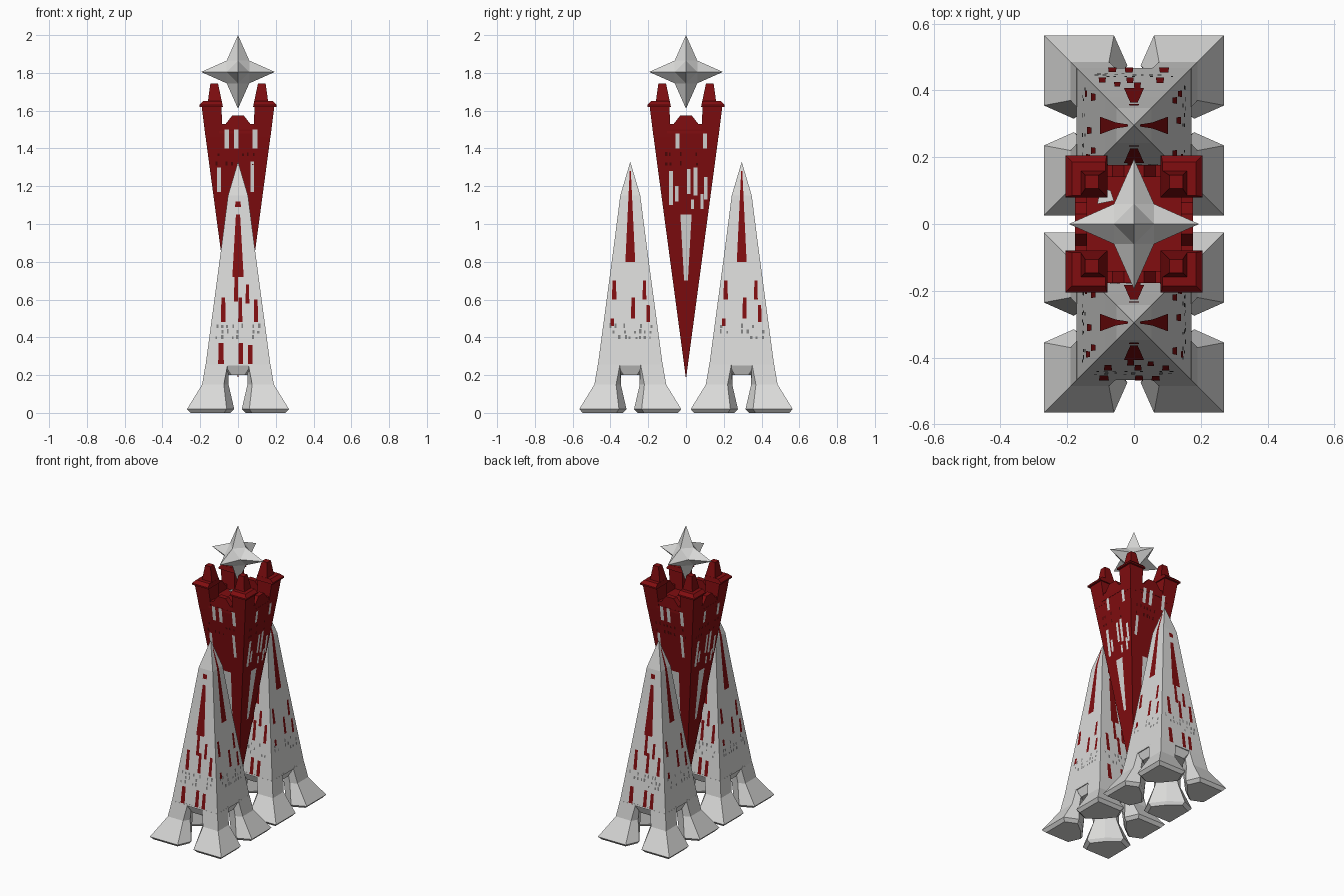
import bpy, bmesh, math, random
from mathutils import Matrix, Vector

if "Cube" in bpy.data.objects:
    bpy.data.objects.remove(bpy.data.objects["Cube"])

random.seed(4)


def material(name, rgb):
    m = bpy.data.materials.new(name)
    m.diffuse_color = (*rgb, 1)
    m.use_nodes = True
    m.node_tree.nodes["Principled BSDF"].inputs["Base Color"].default_value = m.diffuse_color
    return m


WHITE = material("stone white", (0.70, 0.70, 0.69))
RED = material("deep red", (0.22, 0.004, 0.005))
GREY = material("hollow grey", (0.22, 0.22, 0.22))
DARK = material("hollow red", (0.07, 0.002, 0.002))


def finish(name, bm, mat, solid=True):
    if solid:
        bmesh.ops.remove_doubles(bm, verts=bm.verts, dist=1e-5)
        bmesh.ops.recalc_face_normals(bm, faces=bm.faces)
    me = bpy.data.meshes.new(name)
    bm.to_mesh(me)
    bm.free()
    me.materials.append(mat)
    ob = bpy.data.objects.new(name, me)
    bpy.context.collection.objects.link(ob)
    return ob


def loft(name, rings, mat, matrix=Matrix()):
    """Skin a stack of equal-length rings and cap both ends."""
    bm = bmesh.new()
    rows = [[bm.verts.new(matrix @ Vector(p)) for p in r] for r in rings]
    n = len(rows[0])
    for a, b in zip(rows, rows[1:]):
        for i in range(n):
            bm.faces.new((a[i], a[(i + 1) % n], b[(i + 1) % n], b[i]))
    bm.faces.new(rows[0][::-1])
    bm.faces.new(rows[-1])
    return finish(name, bm, mat)


def square(lo, hi, z):
    return [(lo, lo, z), (hi, lo, z), (hi, hi, z), (lo, hi, z)]


def turn(k, cy=0):
    return Matrix.Translation((0, cy, 0)) @ Matrix.Rotation(k * math.pi / 2, 4, 'Z')


def panels(name, specs, half, mat, matrix):
    """Thin strips laid on a sloping wall: (u, z0, z1, bottom width, top width)."""
    bm = bmesh.new()
    for u, z0, z1, w0, w1 in specs:
        steps = max(1, round((z1 - z0) / 0.04))
        last = None
        for i in range(steps + 1):
            t = i / steps
            z, w = z0 + (z1 - z0) * t, (w0 + (w1 - w0) * t) / 2
            row = [bm.verts.new(matrix @ Vector((u + s * w, -half(z) - 0.003, z))) for s in (-1, 1)]
            if last:
                bm.faces.new((last[0], last[1], row[1], row[0]))
            last = row
    return finish(name, bm, mat, solid=False)


def dents(zs, spread):
    """Scattered small openings in rows."""
    out = []
    for z in zs:
        for u in range(-4, 5):
            if random.random() < 0.55:
                x, w = u * spread / 4 + random.uniform(-.006, .006), random.uniform(.007, .013)
                out.append((x, z, z + random.uniform(.012, .025), w, w))
    return out


# Outer towers
PROFILE = [(0.25, 0.172), (0.6, 0.125), (0.9, 0.085), (1.15, 0.053), (1.33, 0.0)]


def tower_half(z):
    for (z0, h0), (z1, h1) in zip(PROFILE, PROFILE[1:]):
        if z <= z1:
            return h0 + (h1 - h0) * (z - z0) / (z1 - z0)
    return 0


FRONT = [(-.09, .26, .37, .03, .025), (.015, .26, .37, .025, .022), (.065, .26, .36, .025, .022),
         (-.078, .48, .61, .025, .02), (.012, .48, .61, .022, .018), (.095, .48, .60, .022, .018),
         (-.01, .59, .72, .022, .018), (.05, .58, .68, .02, .016),
         (0, .72, 1.05, .06, .022), (0, 1.09, 1.12, .03, .028)]
SIDE = [(-.085, .6, .7, .024, .018), (.075, .6, .7, .02, .016), (.015, .5, .61, .022, .018),
        (.095, .48, .57, .02, .016), (-.095, .46, .5, .02, .018), (0, .8, 1.28, .052, .006)]

# Foot and leg outlines, one quarter
SOLE = [(.27, .27), (.06, .27), (.02, .18), (.09, .09), (.18, .02), (.27, .06)]
ANKLE = [(.19, .19), (.075, .19), (.05, .15), (.08, .08), (.15, .05), (.19, .075)]
HIP = [(.172, .172), (.055, .172), (.05, .13), (.075, .075), (.13, .05), (.172, .055)]


def ring(poly, z, s=1.0):
    return [(.15 + (x - .15) * s, .15 + (y - .15) * s, z) for x, y in poly]


for cy, side in ((-0.295, "front"), (0.295, "back")):
    loft(side + "_tower", [square(-h, h, z) for z, h in PROFILE], WHITE, turn(0, cy))
    # Hanging tongue between the legs
    skirt = []
    for z, a, b in ((.2, .035, .145), (.262, .075, .171)):
        skirt.append([(a, -b, z), (b, -a, z), (b, a, z), (a, b, z),
                      (-a, b, z), (-b, a, z), (-b, -a, z), (-a, -b, z)])
    loft(side + "_tower_underside", skirt, WHITE, turn(0, cy))
    for sx in (-1, 1):
        for sy in (-1, 1):
            m = Matrix.Translation((0, cy, 0)) @ Matrix.Diagonal((sx, sy, 1, 1))
            loft(side + "_foot", [ring(SOLE, 0, .85), ring(SOLE, .02), ring(ANKLE, .15)], WHITE, m)
            loft(side + "_leg", [ring(ANKLE, .15), ring(HIP, .255)], WHITE, m)
    for k in range(4):
        panels(side + "_tower_windows", SIDE if k % 2 else FRONT, tower_half, RED, turn(k, cy))
        panels(side + "_tower_small_openings", dents((.39, .42, .45), .11), tower_half, GREY, turn(k, cy))


# Central inverted spire
def spire_half(z):
    return max(0, (z - .18) * .134)


loft("central_spire", [square(-spire_half(z), spire_half(z), z) for z in (.18, 1.5)], RED)
WIN_Y = [(-.06, 1.4, 1.5, .024, .024), (-.01, 1.4, 1.5, .024, .024), (.09, 1.4, 1.5, .024, .024),
         (-.1, 1.17, 1.3, .02, .02), (.075, 1.17, 1.33, .02, .02), (0, .7, 1.05, .02, .06)]
WIN_X = [(-.045, 1.4, 1.48, .022, .022), (.1, 1.4, 1.48, .022, .022), (-.08, 1.1, 1.28, .022, .022),
         (.015, 1.16, 1.29, .018, .018), (.05, 1.15, 1.3, .02, .02), (.105, 1.13, 1.25, .018, .018),
         (.035, 1.08, 1.13, .016, .016), (.085, 1.08, 1.16, .016, .016), (-.05, 1.12, 1.2, .018, .018),
         (0, .7, 1.05, .02, .06)]
WALL = [(-.1, 1.48), (.1, 1.48), (.1, 1.53), (.065, 1.53), (.03, 1.575),
        (-.03, 1.575), (-.065, 1.53), (-.1, 1.53)]
for k in range(4):
    panels("spire_windows", WIN_X if k % 2 else WIN_Y, spire_half, WHITE, turn(k))
    panels("spire_small_openings", dents((1.31, 1.36), .11), spire_half, DARK, turn(k))
    # Parapet wall with a central merlon
    loft("parapet", [[(x, y, z) for x, z in WALL] for y in (-.176, -.14)], RED, turn(k))
    # Corner turret: flared post, ledge and spike
    loft("turret_post", [square(.08, .172, 1.46), square(.088, .192, 1.62)], RED, turn(k))
    loft("turret_ledge", [square(.08, .205, 1.62), square(.082, .205, 1.63),
                          square(.085, .185, 1.65)], RED, turn(k))
    loft("turret_spike", [square(.085, .16, 1.645), square(.106, .146, 1.745)], RED, turn(k))

# Pale patch on the deck inside the parapet
loft("deck_patch", [[(-.11, .06, z), (-.06, .07, z), (-.07, .1, z), (-.1, .11, z)]
                    for z in (1.498, 1.505)], WHITE)

# Six-pointed star floating above the spire
bm = bmesh.new()
TIP, IN, C = 0.195, 0.06, Vector((0, 0, 1.805))
axes = [Vector((1, 0, 0)), Vector((0, 1, 0)), Vector((0, 0, 1))]


def tri(*pts):
    bm.faces.new([bm.verts.new(C + p) for p in pts])


for i in range(3):
    a, b, c = axes[i], axes[(i + 1) % 3], axes[(i + 2) % 3]
    for s in (-1, 1):
        inner = [IN * (s * a + d) for d in (b, c, -b, -c)]
        for j in range(4):
            tri(s * a * TIP, inner[j], inner[(j + 1) % 4])
for sx in (-1, 1):
    for sy in (-1, 1):
        for sz in (-1, 1):
            x, y, z = sx * axes[0], sy * axes[1], sz * axes[2]
            tri(IN * (x + y), IN * (y + z), IN * (z + x))
finish("star", bm, WHITE)
